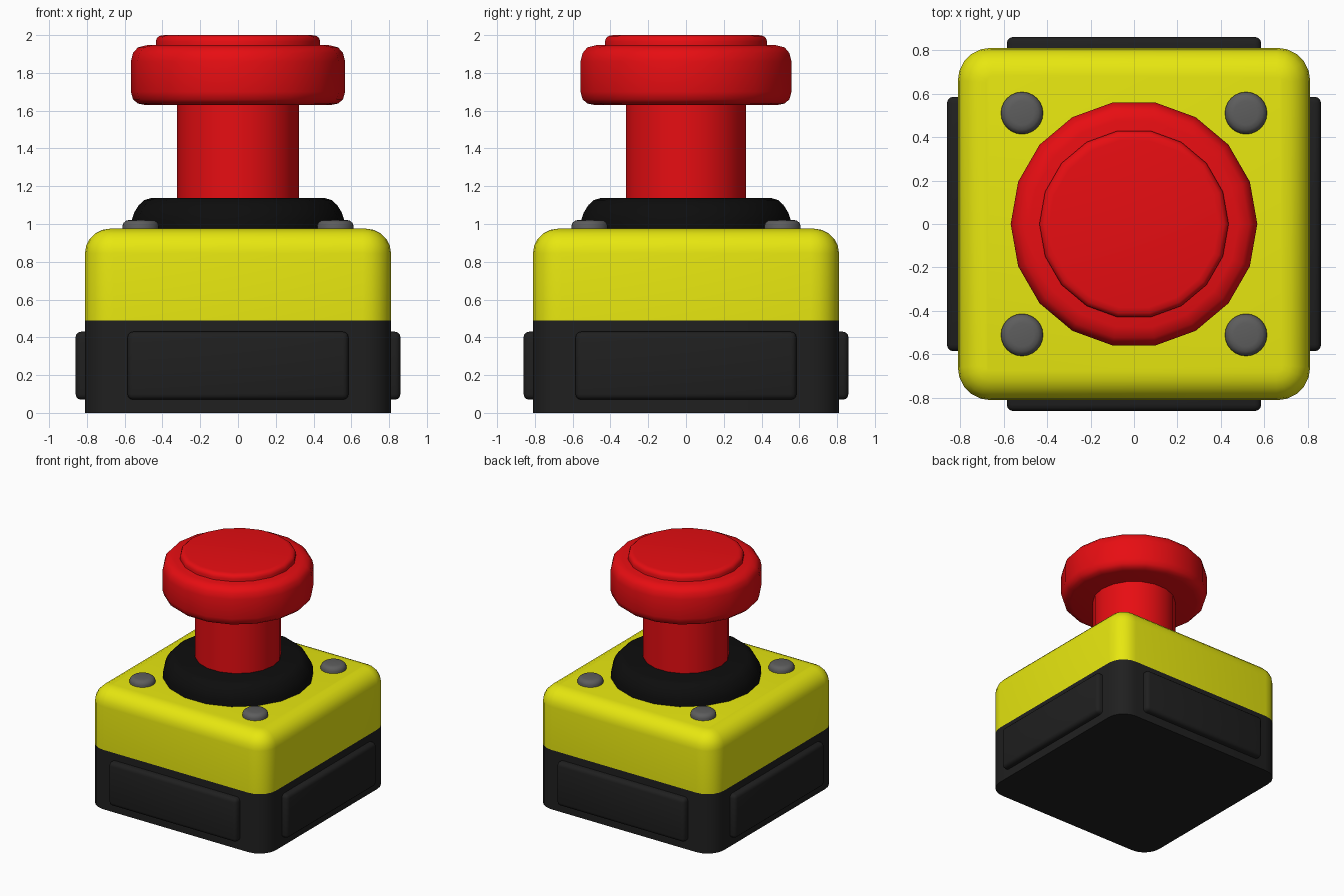
import bpy, bmesh
from math import radians, sin, cos, pi
from mathutils import Matrix

if "Cube" in bpy.data.objects:
    bpy.data.objects.remove(bpy.data.objects["Cube"])


def material(name, rgb):
    m = bpy.data.materials.new(name)
    m.diffuse_color = (*rgb, 1)
    m.use_nodes = True
    m.node_tree.nodes["Principled BSDF"].inputs["Base Color"].default_value = m.diffuse_color
    return m


YELLOW = material("yellow", (0.80, 0.80, 0.005))
RED = material("red", (0.80, 0.004, 0.006))
DARK = material("dark_grey", (0.014, 0.014, 0.014))
BLACK = material("black", (0.004, 0.004, 0.004))
STEEL = material("screw_grey", (0.11, 0.11, 0.11))


def finish(name, bm, mat, angle=35):
    bmesh.ops.recalc_face_normals(bm, faces=bm.faces)
    mesh = bpy.data.meshes.new(name)
    bm.to_mesh(mesh)
    bm.free()
    mesh.materials.append(mat)
    ob = bpy.data.objects.new(name, mesh)
    bpy.context.collection.objects.link(ob)
    bpy.ops.object.select_all(action='DESELECT')
    ob.select_set(True)
    bpy.context.view_layer.objects.active = ob
    bpy.ops.object.shade_smooth_by_angle(angle=radians(angle))
    return ob


def box(size, center):
    bm = bmesh.new()
    bmesh.ops.create_cube(bm, size=1, matrix=Matrix.Translation(center) @ Matrix.Diagonal((*size, 1)))
    return bm


def bevel(bm, edges, width, segments):
    bmesh.ops.bevel(bm, geom=edges, offset=width, offset_type='OFFSET',
                    segments=segments, profile=0.5, affect='EDGES')


def housing(name, z0, z1, mat, top_radius=0):
    """Square block with rounded upright corners and optionally a rounded top rim."""
    bm = box((1.62, 1.62, z1 - z0), (0, 0, (z0 + z1) / 2))
    bevel(bm, [e for e in bm.edges if abs(e.verts[0].co.z - e.verts[1].co.z) > 0.1], 0.15, 5)
    if top_radius:
        bevel(bm, [e for e in bm.edges if all(v.co.z > z1 - 1e-4 for v in e.verts)], top_radius, 5)
    return finish(name, bm, mat)


def lathe(name, profile, sides, mat, at=(0, 0), angle=35):
    """Revolve (radius, z) points around z and cap both ends."""
    bm = bmesh.new()
    rings = [[bm.verts.new((at[0] + r * cos(2 * pi * i / sides), at[1] + r * sin(2 * pi * i / sides), z))
              for i in range(sides)] for r, z in profile]
    for a, b in zip(rings, rings[1:]):
        for i in range(sides):
            j = (i + 1) % sides
            bm.faces.new((a[i], a[j], b[j], b[i]))
    bm.faces.new(rings[0][::-1])
    bm.faces.new(rings[-1])
    return finish(name, bm, mat, angle)


# Housing: dark base and yellow lid
housing("base", 0, 0.49, DARK)
housing("lid", 0.49, 0.975, YELLOW, 0.13)

# Raised panel on each side of the base
for k, side in enumerate(("front", "right", "back", "left")):
    bm = box((1.17, 0.16, 0.36), (0, -0.78, 0.25))
    bevel(bm, [e for e in bm.edges if any(v.co.y < -0.8 for v in e.verts)], 0.03, 3)
    bmesh.ops.rotate(bm, verts=bm.verts, cent=(0, 0, 0), matrix=Matrix.Rotation(k * pi / 2, 3, 'Z'))
    finish(side + "_panel", bm, DARK)

# Domed corner screws
for x in (-0.515, 0.515):
    for y in (-0.51, 0.51):
        lathe("screw", [(0.097, 0.95), (0.097, 0.99), (0.091, 1.006), (0.076, 1.018), (0.055, 1.022)],
              24, STEEL, (x, y), 50)

# Collar around the stem
lathe("collar", [(0.565, 0.96), (0.563, 1.02), (0.55, 1.06), (0.525, 1.10), (0.495, 1.127), (0.46, 1.137)],
      18, BLACK, angle=40)

# Push button: stem, mushroom head and raised top disc
lathe("stem", [(0.322, 1.10), (0.322, 1.66)], 18, RED)
lathe("button_head", [(0.49, 1.63), (0.53, 1.638), (0.556, 1.66), (0.567, 1.70), (0.567, 1.86),
                      (0.556, 1.905), (0.53, 1.935), (0.48, 1.947)], 18, RED, angle=50)
lathe("button_top", [(0.435, 1.93), (0.435, 1.968), (0.429, 1.985), (0.415, 1.996), (0.39, 2.0)],
      18, RED, angle=50)
